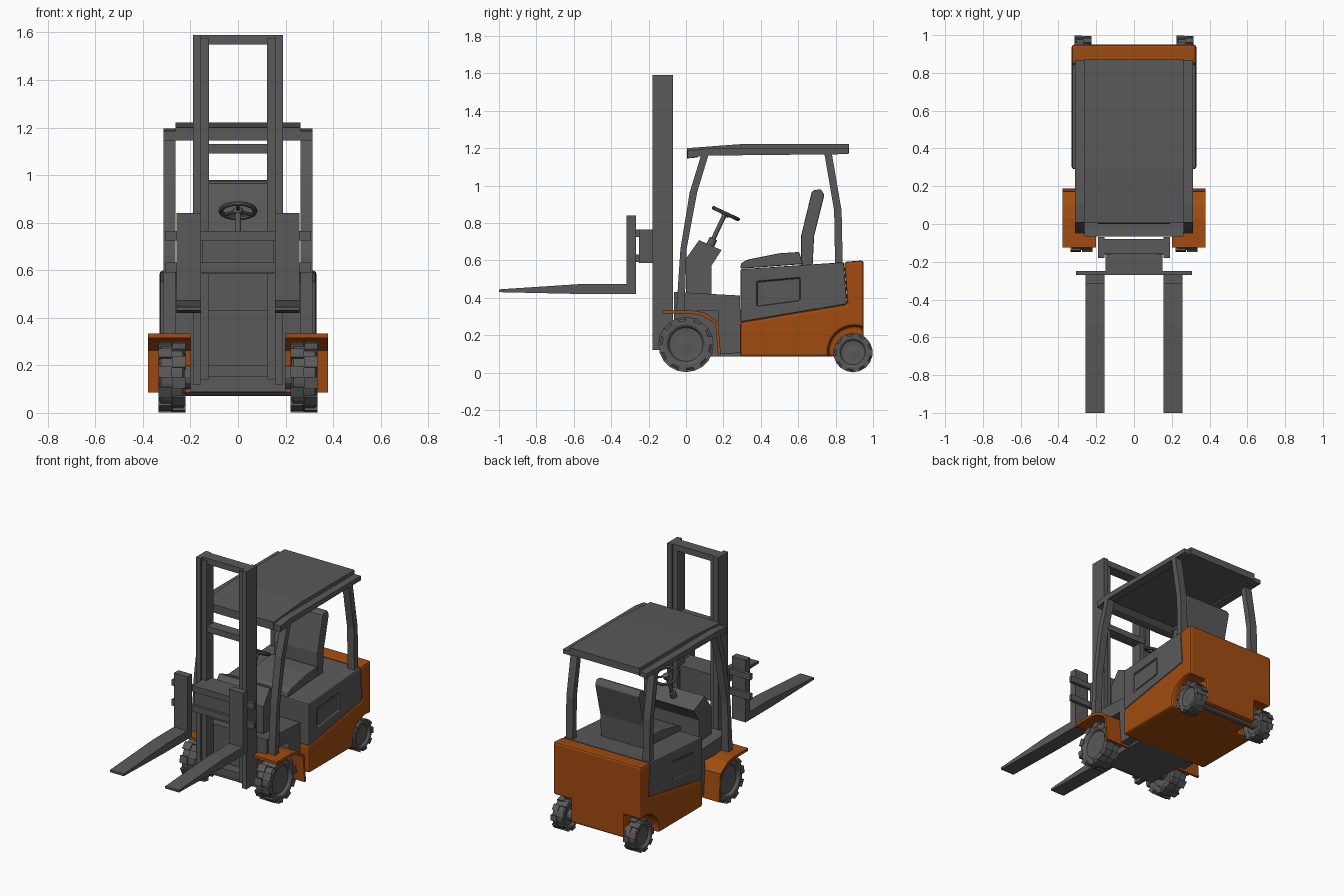
import bpy, bmesh
from math import pi, sin, cos, radians
from mathutils import Vector, Matrix

if "Cube" in bpy.data.objects:
    bpy.data.objects.remove(bpy.data.objects["Cube"])


def material(name, rgb):
    m = bpy.data.materials.new(name)
    m.use_nodes = True
    m.diffuse_color = (*rgb, 1)
    m.node_tree.nodes["Principled BSDF"].inputs["Base Color"].default_value = (*rgb, 1)
    return m


GREY = material("dark grey", (0.1, 0.1, 0.1))
ORANGE = material("burnt orange", (0.36, 0.072, 0.005))


def finish(name, bm, mat, bevel=0):
    bmesh.ops.recalc_face_normals(bm, faces=bm.faces)
    me = bpy.data.meshes.new(name)
    bm.to_mesh(me)
    bm.free()
    me.materials.append(mat)
    ob = bpy.data.objects.new(name, me)
    bpy.context.collection.objects.link(ob)
    if bevel:
        mod = ob.modifiers.new("bevel", "BEVEL")
        mod.width, mod.segments = bevel, 2
        mod.limit_method, mod.angle_limit = "ANGLE", radians(40)
    return ob


def add_prism(bm, pts, x0, x1):
    """Side profile (y, z) stretched from x0 to x1."""
    face = bm.faces.new([bm.verts.new((x0, y, z)) for y, z in pts])
    out = bmesh.ops.extrude_face_region(bm, geom=[face])["geom"]
    vs = [v for v in out if isinstance(v, bmesh.types.BMVert)]
    bmesh.ops.translate(bm, verts=vs, vec=(x1 - x0, 0, 0))


def prism(name, pts, x0, x1, mat=GREY, bevel=0):
    bm = bmesh.new()
    add_prism(bm, pts, x0, x1)
    return finish(name, bm, mat, bevel)


def rect(y0, y1, z0, z1):
    return [(y0, z0), (y1, z0), (y1, z1), (y0, z1)]


def box(name, x0, x1, y0, y1, z0, z1, mat=GREY, bevel=0):
    return prism(name, rect(y0, y1, z0, z1), x0, x1, mat, bevel)


def pair(name, pts, x0, x1, mat=GREY, bevel=0):
    """The same part on the left (+x) and right (-x)."""
    return [prism(f"{side}_{name}", pts, s * x0, s * x1, mat, bevel)
            for side, s in (("left", 1), ("right", -1))]


def cut(ob, cutters):
    """Subtract the cutters, then remove them."""
    bpy.context.view_layer.objects.active = ob
    for c in cutters:
        mod = ob.modifiers.new("cut", "BOOLEAN")
        mod.operation, mod.object, mod.solver = "DIFFERENCE", c, "EXACT"
        bpy.ops.object.modifier_apply(modifier=mod.name)
    for c in cutters:
        bpy.data.objects.remove(c)


def rod(name, a, b, r, sides=12, mat=GREY):
    a, b = Vector(a), Vector(b)
    bm = bmesh.new()
    rot = (b - a).to_track_quat("Z", "Y").to_matrix().to_4x4()
    bmesh.ops.create_cone(bm, cap_ends=True, segments=sides, radius1=r, radius2=r,
                          depth=(b - a).length, matrix=Matrix.Translation((a + b) / 2) @ rot)
    return finish(name, bm, mat)


def wheel(name, x, y, r, w, lugs):
    """Lathed tyre and rim with staggered tread lugs on both shoulders."""
    bm = bmesh.new()
    half = [(0, 0.34), (0.18, 0.34), (0.2, 0.42), (0.28, 0.42), (0.32, 0.6),
            (0.46, 0.66), (0.5, 0.72), (0.5, 0.84), (0.42, 0.92)]
    prof = [(0.34, 0)] + [(max(a, 0.3), b) for a, b in half[1:]]
    prof = [(-a, b) for a, b in prof] + [(a, b) for a, b in reversed(prof)]
    vs = [bm.verts.new((a * w, 0, b * r)) for a, b in prof]
    es = [bm.edges.new(p) for p in zip(vs, vs[1:])]
    bmesh.ops.spin(bm, geom=vs + es, axis=(1, 0, 0), cent=(0, 0, 0),
                   angle=2 * pi, steps=32)
    bmesh.ops.remove_doubles(bm, verts=bm.verts, dist=1e-5)
    step = 2 * pi / lugs
    for i in range(lugs):
        for s in (1, -1):
            ang = (i + s * 0.25) * step
            ring = [(q * r, ang + k * step * 0.27)
                    for q, k in ((0.74, -1), (0.985, -1), (0.985, 1), (0.74, 1))]
            add_prism(bm, [(q * sin(t), q * cos(t)) for q, t in ring],
                      s * 0.02 * w, s * 0.53 * w)
    bmesh.ops.translate(bm, verts=bm.verts, vec=(x, y, r))
    return finish(name, bm, GREY)


# Wheels and axles
for side, s in (("left", 1), ("right", -1)):
    wheel(f"{side}_front_wheel", s * 0.278, 0, 0.15, 0.108, 10)
    wheel(f"{side}_rear_wheel", s * 0.27, 0.893, 0.107, 0.085, 9)
rod("front_axle", (-0.25, 0, 0.15), (0.25, 0, 0.15), 0.05)
rod("rear_axle", (-0.25, 0.893, 0.107), (0.25, 0.893, 0.107), 0.035)

# Counterweight body with rear wheel arches
body = prism("counterweight", [(0.29, 0.085), (0.95, 0.085), (0.95, 0.6), (0.845, 0.592),
                               (0.862, 0.366), (0.29, 0.27)], -0.33, 0.33, ORANGE)
arches = [rod("arch_cutter", (s * 0.2, 0.9, 0.11), (s * 0.4, 0.9, 0.11), 0.14, 32, ORANGE)
          for s in (1, -1)]
cut(body, arches)
bev = body.modifiers.new("bevel", "BEVEL")
bev.width, bev.segments, bev.angle_limit = 0.014, 2, radians(50)

# Battery hood with recessed side panels
hood = prism("battery_hood", [(0.292, 0.27), (0.861, 0.366), (0.844, 0.59), (0.292, 0.553)],
             -0.328, 0.328)
panel = [(0.38, 0.355), (0.61, 0.385), (0.61, 0.507), (0.38, 0.486)]
cut(hood, pair("panel_cutter", panel, 0.313, 0.4))
bev = hood.modifiers.new("bevel", "BEVEL")
bev.width, bev.segments, bev.angle_limit = 0.016, 2, radians(50)
pair("hood_panel", [(0.395, 0.372), (0.597, 0.398), (0.597, 0.493), (0.395, 0.474)], 0.31, 0.317)

# Front chassis and floor
box("lower_chassis", -0.2, 0.2, -0.065, 0.3, 0.087, 0.34)
prism("upper_chassis", [(-0.065, 0.33), (0.29, 0.33), (0.29, 0.412), (0.05, 0.425),
                        (-0.065, 0.432)], -0.262, 0.262)
pair("step", [(0.17, 0.1), (0.295, 0.105), (0.295, 0.34), (0.17, 0.34)], 0.19, 0.262)

# Front fenders
pair("fender", [(-0.125, 0.315), (-0.125, 0.333), (0.03, 0.333), (0.095, 0.322), (0.172, 0.27),
                (0.187, 0.085), (0.172, 0.085), (0.157, 0.262), (0.085, 0.305), (0.03, 0.315)],
     0.2, 0.378, ORANGE)

# Dashboard and steering
prism("dashboard", [(0, 0.42), (0, 0.61), (0.07, 0.708), (0.19, 0.655), (0.135, 0.57),
                    (0.135, 0.42)], -0.19, 0.19)
rod("steering_column", (0, 0.12, 0.66), (0, 0.205, 0.84), 0.012)
rod("column_collar", (0, 0.125, 0.67), (0, 0.147, 0.717), 0.022)
bpy.ops.mesh.primitive_torus_add(major_segments=32, minor_segments=8, major_radius=0.072,
                                 minor_radius=0.01, location=(0, 0.213, 0.85),
                                 rotation=(radians(-25), 0, 0))
rim = bpy.context.object
rim.name = "steering_wheel"
rim.data.materials.append(GREY)
bpy.ops.object.shade_smooth_by_angle()
tilt = Matrix.Rotation(radians(-25), 3, "X")
hub = Vector((0, 0.213, 0.848))
for i in range(3):
    a = radians(30 + 120 * i)
    rod(f"steering_spoke_{i + 1}", hub, hub + tilt @ Vector((0.07 * cos(a), 0.07 * sin(a), 0)), 0.007, 8)
rod("steering_hub", hub - tilt @ Vector((0, 0, 0.014)), hub + tilt @ Vector((0, 0, 0.01)), 0.02)

# Seat
prism("seat_cushion", [(0.29, 0.555), (0.295, 0.585), (0.33, 0.604), (0.5, 0.638), (0.605, 0.645),
                       (0.625, 0.58)], -0.17, 0.17, GREY, 0.006)
prism("seat_back", [(0.615, 0.57), (0.615, 0.73), (0.672, 0.965), (0.685, 0.975), (0.72, 0.981),
                    (0.74, 0.95), (0.685, 0.73), (0.677, 0.57)], -0.165, 0.165, GREY, 0.006)

# Overhead guard
pair("front_pillar", [(-0.052, 0.325), (-0.03, 0.66), (0.02, 0.965), (0.083, 1.17), (0.122, 1.17),
                      (0.06, 0.965), (0.003, 0.66), (-0.008, 0.325)], 0.262, 0.313)
pair("rear_pillar", [(0.797, 0.575), (0.792, 0.865), (0.74, 1.17), (0.78, 1.17), (0.832, 0.865),
                     (0.838, 0.575)], 0.262, 0.313)
pair("roof_rail", [(0.008, 1.145), (0.1, 1.16), (0.868, 1.168), (0.868, 1.197), (0.1, 1.197),
                   (0.008, 1.185)], 0.255, 0.313)
prism("roof", [(0.005, 1.145), (0.005, 1.2), (0.3, 1.222), (0.872, 1.222), (0.872, 1.175),
               (0.09, 1.175), (0.06, 1.15)], -0.262, 0.262)

# Mast: outer channels, inner rails, cross bars
pair("mast_channel", rect(-0.18, -0.07, 0.12, 1.59), 0.155, 0.19)
pair("mast_inner_rail", rect(-0.162, -0.085, 0.14, 1.575), 0.122, 0.156)
for name, z0, z1 in (("top", 1.55, 1.59), ("middle", 1.09, 1.13), ("bottom", 0.15, 0.2)):
    box(f"mast_{name}_bar", -0.16, 0.16, -0.155, -0.08, z0, z1)

# Fork carriage
box("carriage", -0.152, 0.152, -0.252, -0.11, 0.585, 0.765)
for name, z0, z1 in (("upper", 0.725, 0.765), ("lower", 0.59, 0.632)):
    box(f"{name}_carriage_bar", -0.307, 0.307, -0.27, -0.248, z0, z1)

# Forks
pair("fork", [(-1, 0.43), (-0.55, 0.42), (-0.268, 0.42), (-0.268, 0.84), (-0.317, 0.84),
              (-0.317, 0.475), (-0.54, 0.475), (-1, 0.445)], 0.155, 0.258)
